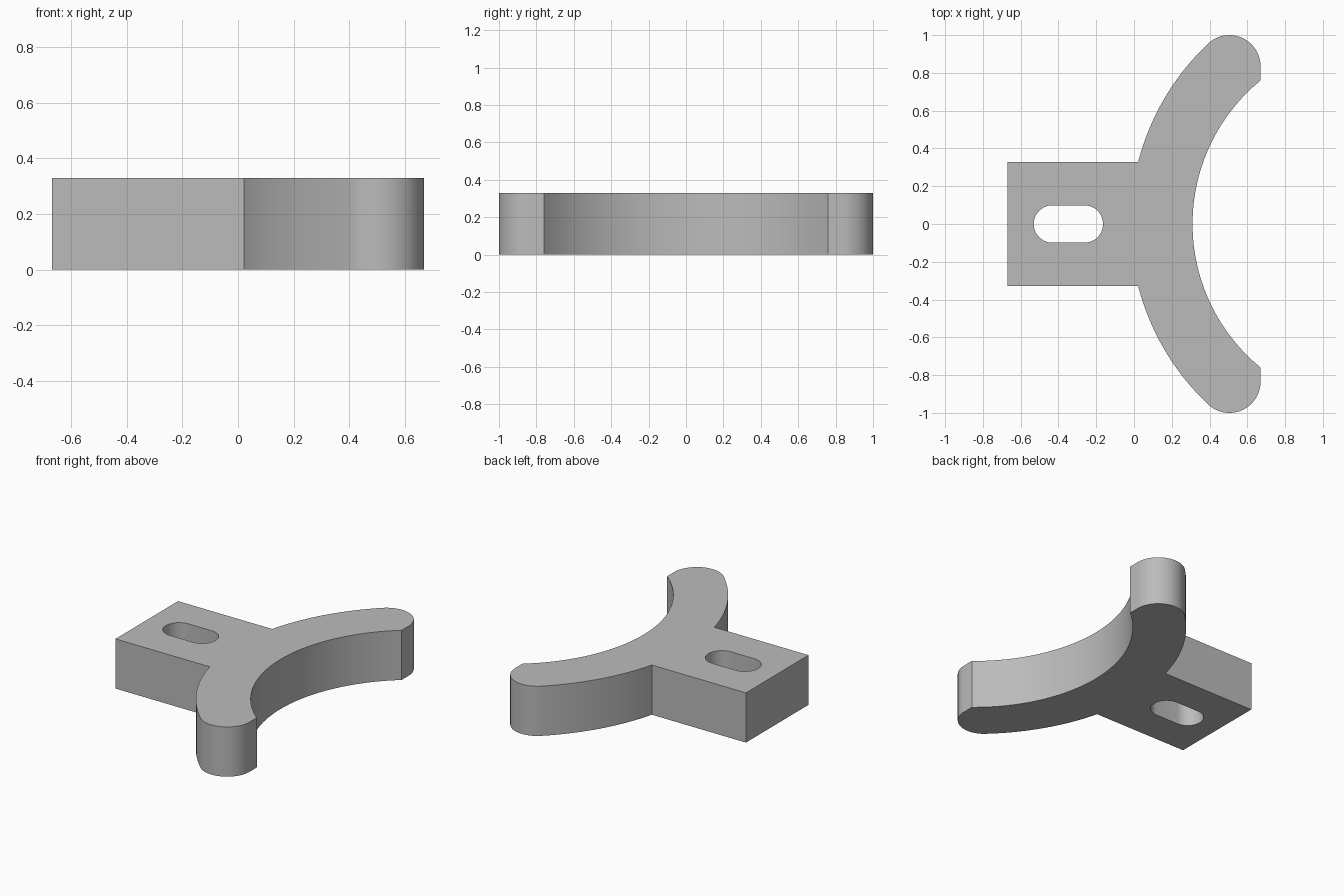
import bpy, bmesh
from math import sin, cos, pi, atan2, asin, sqrt

if "Cube" in bpy.data.objects:
    bpy.data.objects.remove(bpy.data.objects["Cube"], do_unlink=True)

HEIGHT = 0.33
STEM_X, STEM_Y = -0.67, 0.328
ARC_X, INNER_R, OUTER_R = 1.292, 0.982, 1.312   # concentric cradle arcs
TIP_X, TIP_Y, TIP_R = 0.505, 0.835, 0.165       # rounded arm tips
SLOT_A, SLOT_B, SLOT_R = -0.432, -0.263, 0.099  # slot end centres


def arc(cx, cy, r, start, end, n):
    """Points on an arc from start to end, both included."""
    angles = [start + (end - start) * i / n for i in range(n + 1)]
    return [(cx + r * cos(a), cy + r * sin(a)) for a in angles]


# Upper half of the fork outline, from the stem corner to the cradle middle
tangent = atan2(TIP_Y, TIP_X - ARC_X)
end_x = TIP_X + TIP_R
cradle_end = pi - atan2(sqrt(INNER_R**2 - (ARC_X - end_x)**2), ARC_X - end_x)
upper = [(STEM_X, STEM_Y)]
upper += arc(ARC_X, 0, OUTER_R, pi - asin(STEM_Y / OUTER_R), tangent, 24)
upper += arc(TIP_X, TIP_Y, TIP_R, tangent, 0, 24)[1:]
upper += arc(ARC_X, 0, INNER_R, cradle_end, pi, 28)

# Mirror the half and add the slot
outline = upper + [(x, -y) for x, y in reversed(upper[:-1])]
slot = arc(SLOT_A, 0, SLOT_R, pi / 2, 3 * pi / 2, 20)
slot += arc(SLOT_B, 0, SLOT_R, -pi / 2, pi / 2, 20)

# Fill the profile around the slot and extrude it
bm = bmesh.new()
edges = []
for loop in (outline, slot):
    verts = [bm.verts.new((x, y, 0)) for x, y in loop]
    edges += [bm.edges.new((v, verts[i - 1])) for i, v in enumerate(verts)]
bmesh.ops.triangle_fill(bm, edges=edges, use_beauty=True)
extruded = bmesh.ops.extrude_face_region(bm, geom=bm.faces[:], use_keep_orig=True)
top = [g for g in extruded["geom"] if isinstance(g, bmesh.types.BMVert)]
bmesh.ops.translate(bm, verts=top, vec=(0, 0, HEIGHT))
bmesh.ops.recalc_face_normals(bm, faces=bm.faces[:])

mesh = bpy.data.meshes.new("cradle_bracket")
bm.to_mesh(mesh)
bm.free()
bracket = bpy.data.objects.new("cradle_bracket", mesh)
bpy.context.collection.objects.link(bracket)

# Plain grey
grey = bpy.data.materials.new("plain grey")
grey.use_nodes = True
color = (0.5, 0.5, 0.5, 1)
grey.diffuse_color = color
grey.node_tree.nodes["Principled BSDF"].inputs["Base Color"].default_value = color
mesh.materials.append(grey)

# Smooth curved walls, sharp rims
bpy.ops.object.select_all(action="DESELECT")
bracket.select_set(True)
bpy.context.view_layer.objects.active = bracket
bpy.ops.object.shade_smooth_by_angle(angle=pi / 6)
